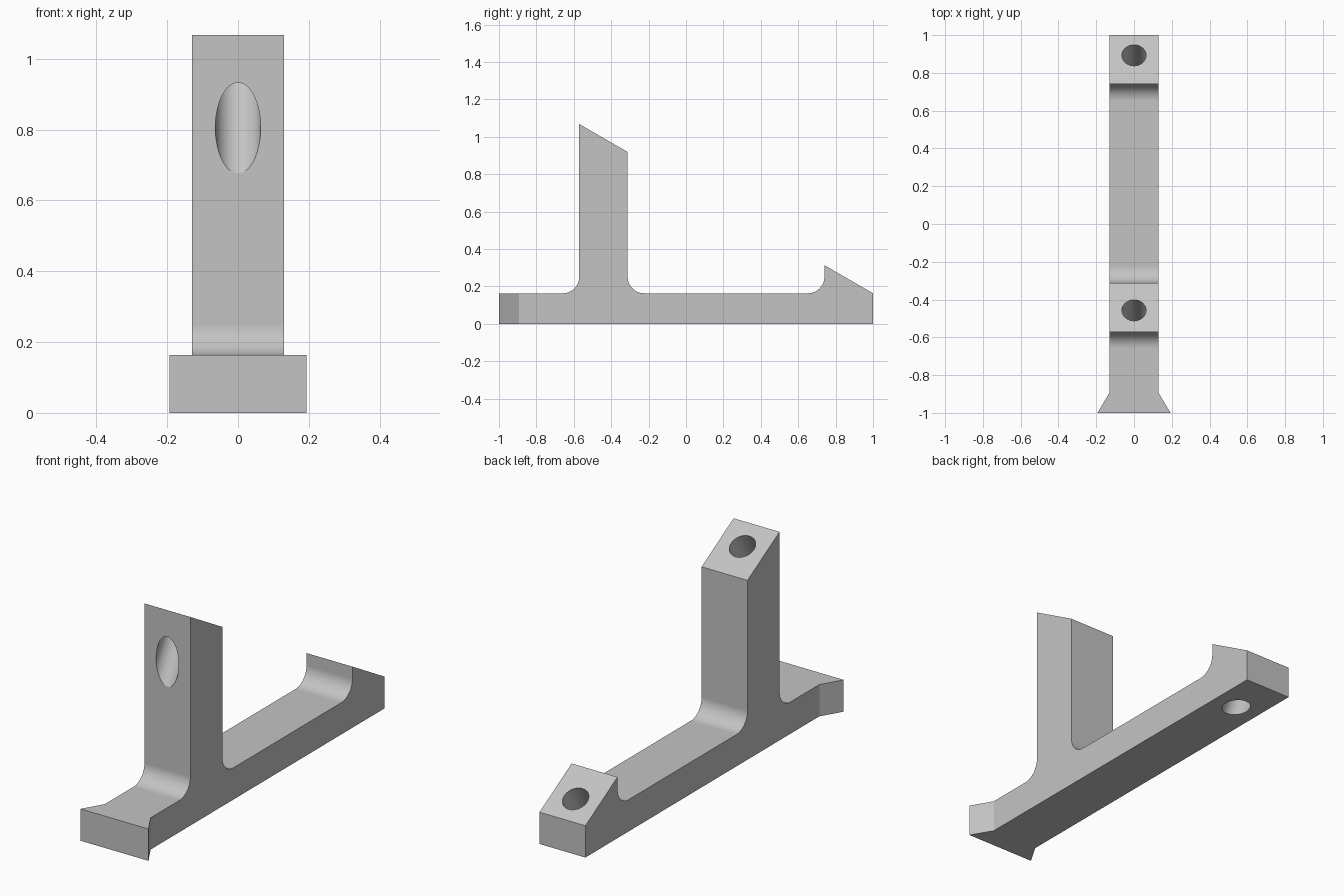
import bpy, bmesh
from math import sin, cos, radians, tan
from mathutils import Vector

cube = bpy.data.objects.get("Cube")
if cube:
    bpy.data.objects.remove(cube, do_unlink=True)

HALF = 0.13            # half width of the bar
FLARE = 0.193          # half width of the flared front end
BASE = 0.163           # bar thickness
POST = (-0.571, -0.312)
WEDGE = 0.74
R = 0.088              # fillet radius
SLOPE = radians(30)
POST_TOP = 1.068
WEDGE_TOP = BASE + (1 - WEDGE) * tan(SLOPE)

grey = bpy.data.materials.new("plain_grey")
grey.use_nodes = True
colour = (0.55, 0.55, 0.55, 1)
grey.diffuse_color = colour
grey.node_tree.nodes["Principled BSDF"].inputs["Base Color"].default_value = colour


def fillet(y, start, steps=12):
    """Quarter arc in the side plane, resting on the bar top."""
    return [(y + R * cos(radians(start + 90 * i / steps)),
             BASE + R + R * sin(radians(start + 90 * i / steps)))
            for i in range(steps + 1)]


# Side profile of the bar, post and end wedge
profile = [(-1, 0), (-1, BASE)]
profile += fillet(POST[0] - R, -90)
profile += [(POST[0], POST_TOP),
            (POST[1], POST_TOP - (POST[1] - POST[0]) * tan(SLOPE))]
profile += fillet(POST[1] + R, 180)
profile += fillet(WEDGE - R, -90)
profile += [(WEDGE, WEDGE_TOP), (1, BASE), (1, 0)]

bm = bmesh.new()
side = bm.faces.new([bm.verts.new((-HALF, y, z)) for y, z in profile])
ext = bmesh.ops.extrude_face_region(bm, geom=[side])
bmesh.ops.translate(bm, vec=(2 * HALF, 0, 0),
                    verts=[g for g in ext["geom"] if isinstance(g, bmesh.types.BMVert)])

# Flared front end
bmesh.ops.bisect_plane(bm, geom=bm.verts[:] + bm.edges[:] + bm.faces[:],
                       plane_co=(0, -0.893, 0), plane_no=(0, 1, 0))
for v in bm.verts:
    if v.co.y < -0.99:
        v.co.x *= FLARE / HALF
bmesh.ops.recalc_face_normals(bm, faces=bm.faces)
mesh = bpy.data.meshes.new("bracket_body")
bm.to_mesh(mesh)
bm.free()
body = bpy.data.objects.new("bracket_body", mesh)
bpy.context.collection.objects.link(body)
mesh.materials.append(grey)


# Holes drilled square to the sloped faces
def drill(name, y, z):
    bpy.ops.mesh.primitive_cylinder_add(vertices=64, radius=0.064, depth=1.2,
                                        location=(0, y, z), rotation=(-SLOPE, 0, 0))
    cutter = bpy.context.object
    cutter.name = name
    cutter.hide_render = True
    cutter.data.materials.append(grey)
    cut = body.modifiers.new(name, 'BOOLEAN')
    cut.operation = 'DIFFERENCE'
    cut.solver = 'EXACT'
    cut.object = cutter
    bpy.context.view_layer.objects.active = body
    bpy.ops.object.modifier_apply(modifier=name)
    bpy.data.objects.remove(cutter, do_unlink=True)


drill("post_hole", -0.457, POST_TOP - (-0.457 - POST[0]) * tan(SLOPE))
drill("wedge_hole", 0.893, BASE + (1 - 0.893) * tan(SLOPE))

# Smooth fillets and bores, crisp flat faces
bpy.ops.object.select_all(action='DESELECT')
body.select_set(True)
bpy.context.view_layer.objects.active = body
bpy.ops.object.shade_smooth_by_angle(angle=radians(20))
weighted = body.modifiers.new("even_shading", 'WEIGHTED_NORMAL')
weighted.keep_sharp = True
